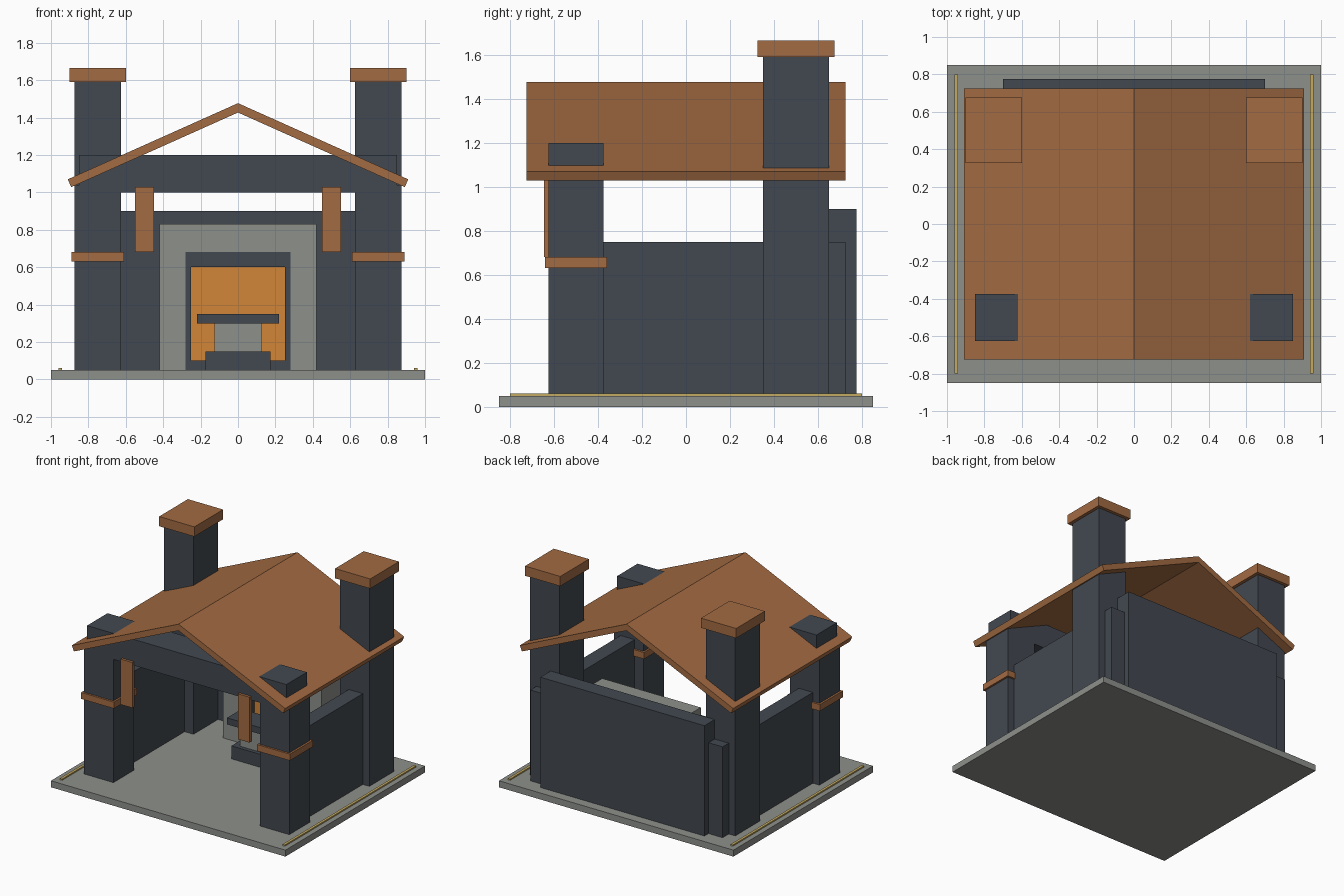
import bpy, bmesh
from mathutils import Vector

if "Cube" in bpy.data.objects:
    bpy.data.objects.remove(bpy.data.objects["Cube"])


def mat(name, r, g, b):
    m = bpy.data.materials.new(name)
    m.diffuse_color = (r, g, b, 1)
    m.use_nodes = True
    m.node_tree.nodes["Principled BSDF"].inputs["Base Color"].default_value = m.diffuse_color
    return m


DARK = mat("slate", 0.055, 0.066, 0.082)
WOOD = mat("terracotta", 0.36, 0.145, 0.055)
GREY = mat("stone", 0.27, 0.28, 0.26)
GLOW = mat("ember", 0.65, 0.24, 0.04)
GOLD = mat("brass", 0.55, 0.40, 0.12)


def finish(name, bm, m):
    bmesh.ops.recalc_face_normals(bm, faces=bm.faces)
    me = bpy.data.meshes.new(name)
    bm.to_mesh(me)
    bm.free()
    me.materials.append(m)
    ob = bpy.data.objects.new(name, me)
    bpy.context.collection.objects.link(ob)
    return ob


def box(name, x, y, z, m):
    """Box from (min, max) ranges on each axis."""
    bm = bmesh.new()
    bmesh.ops.create_cube(bm, size=1)
    for v in bm.verts:
        v.co = Vector([r[0] if c < 0 else r[1] for c, r in zip(v.co, (x, y, z))])
    return finish(name, bm, m)


def pair(name, x, y, z, m):
    """The same box on the right and, mirrored, on the left."""
    box(name + "_right", x, y, z, m)
    box(name + "_left", (-x[1], -x[0]), y, z, m)


# Ground slab and edge strips
box("base_slab", (-1, 1), (-0.85, 0.85), (0, 0.05), GREY)
pair("edge_strip", (0.94, 0.96), (-0.8, 0.8), (0.05, 0.06), GOLD)

# Front pillars with bands, hanging braces and cross beam
pair("front_pillar", (0.625, 0.875), (-0.625, -0.375), (0.05, 1.04), DARK)
pair("pillar_band", (0.61, 0.89), (-0.64, -0.36), (0.63, 0.68), WOOD)
pair("front_brace", (0.45, 0.55), (-0.645, -0.615), (0.68, 1.03), WOOD)
box("front_beam", (-0.85, 0.85), (-0.625, -0.375), (1.0, 1.2), DARK)

# Rear chimneys with caps
pair("chimney", (0.625, 0.875), (0.35, 0.65), (0.05, 1.59), DARK)
pair("chimney_cap", (0.6, 0.9), (0.325, 0.675), (1.59, 1.665), WOOD)

# Walls
pair("side_wall", (0.7, 0.82), (-0.525, 0.725), (0.05, 0.75), DARK)
box("back_wall", (-0.7, 0.7), (0.65, 0.775), (0.05, 0.9), DARK)

# Gabled roof: folded slab profile extruded front to back
profile = [(0, 1.477), (0.91, 1.07), (0.892, 1.028), (0, 1.427),
           (-0.892, 1.028), (-0.91, 1.07)]
bm = bmesh.new()
front = [bm.verts.new((x, -0.725, z)) for x, z in profile]
back = [bm.verts.new((x, 0.725, z)) for x, z in profile]
for i in range(6):
    j = (i + 1) % 6
    bm.faces.new((front[i], front[j], back[j], back[i]))
for ring in (front, back):
    bm.faces.new(ring[0:4])
    bm.faces.new([ring[0], ring[3], ring[4], ring[5]])
finish("roof", bm, WOOD)

# Hearth: stone surround, dark lining and glowing back
HY = (0.42, 0.65)
pair("hearth_jamb", (0.28, 0.42), HY, (0.05, 0.83), GREY)
box("hearth_lintel", (-0.28, 0.28), HY, (0.68, 0.83), GREY)
pair("lining_side", (0.25, 0.28), HY, (0.05, 0.68), DARK)
box("lining_top", (-0.25, 0.25), HY, (0.6, 0.68), DARK)
box("lining_sill", (-0.25, 0.25), HY, (0.05, 0.1), DARK)
box("hearth_glow", (-0.25, 0.25), (0.56, 0.65), (0.1, 0.6), GLOW)

# Anvil in front of the hearth
box("anvil_foot", (-0.175, 0.175), (0.17, 0.37), (0.05, 0.15), DARK)
box("anvil_waist", (-0.125, 0.125), (0.2, 0.34), (0.15, 0.3), GREY)
box("anvil_top", (-0.22, 0.22), (0.18, 0.36), (0.3, 0.35), DARK)
